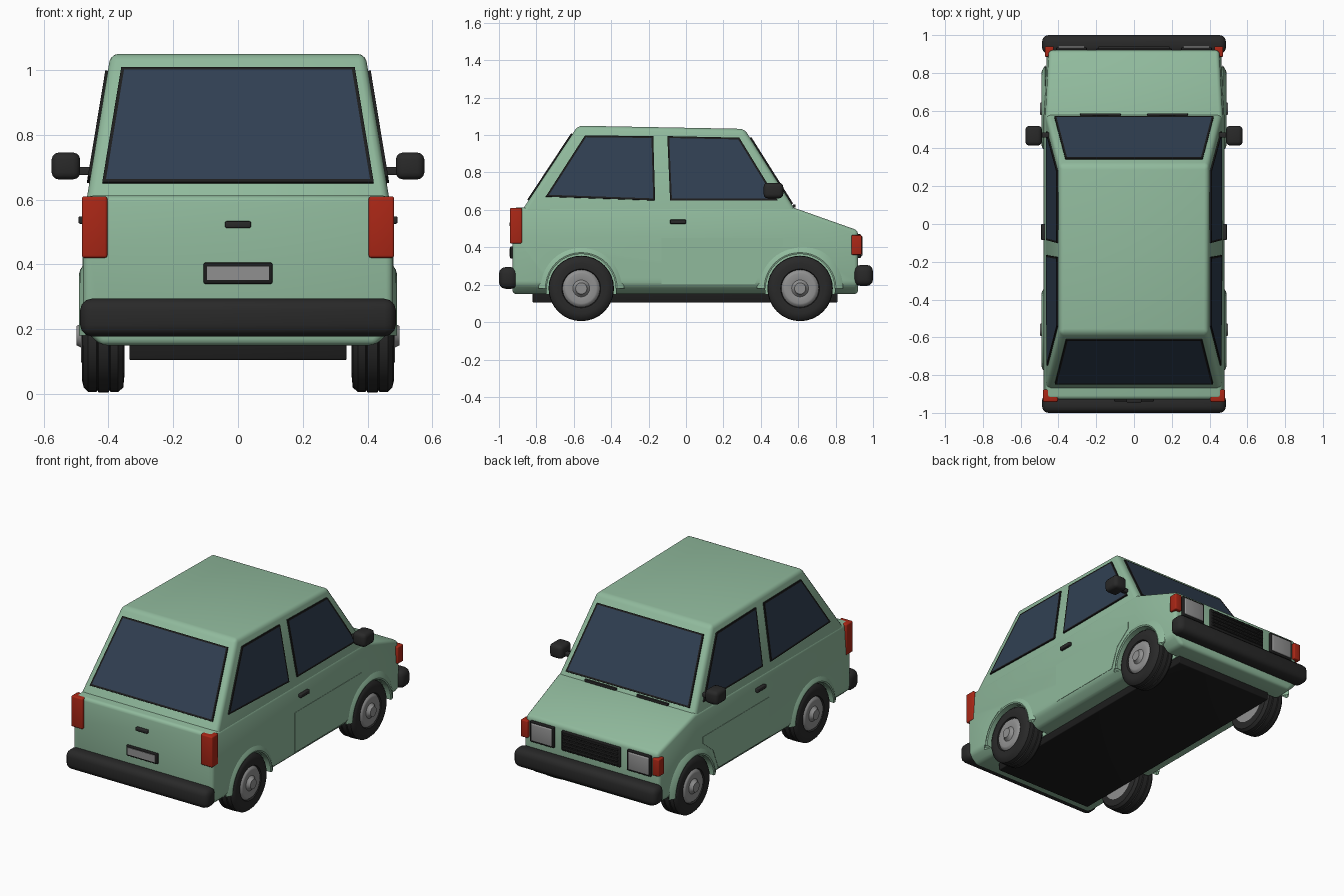
import bpy, bmesh, math
from mathutils import Vector, Matrix

cube = bpy.data.objects.get("Cube")
if cube:
    bpy.data.objects.remove(cube)


def material(name, r, g, b):
    m = bpy.data.materials.new(name)
    m.use_nodes = True
    m.diffuse_color = (r, g, b, 1)
    m.node_tree.nodes["Principled BSDF"].inputs["Base Color"].default_value = (r, g, b, 1)
    return m


GREEN = material("sage_green_paint", 0.28, 0.49, 0.335)
GLASS = material("blue_grey_glass", 0.03, 0.05, 0.085)
BLACK = material("black_rubber", 0.022, 0.022, 0.022)
DARK = material("dark_trim", 0.012, 0.012, 0.012)
RED = material("red_lens", 0.4, 0.02, 0.008)
GREY = material("grey_metal", 0.28, 0.28, 0.28)
parts = []


def finish(name, bm, mats, mirror=False, bevel=0, segments=3):
    bmesh.ops.recalc_face_normals(bm, faces=bm.faces)
    me = bpy.data.meshes.new(name)
    bm.to_mesh(me)
    bm.free()
    for m in mats:
        me.materials.append(m)
    ob = bpy.data.objects.new(name, me)
    bpy.context.collection.objects.link(ob)
    if bevel:
        mod = ob.modifiers.new("Rounded", 'BEVEL')
        mod.width, mod.segments = bevel, segments
        mod.limit_method, mod.angle_limit = 'ANGLE', math.radians(25)
    if mirror:
        mod = ob.modifiers.new("Mirror", 'MIRROR')
        mod.use_mirror_merge = False
    parts.append(ob)
    return ob


def box(name, x, y, z, mat, bevel=0.005, mirror=False):
    """Box from (min, max) ranges on each axis."""
    bm = bmesh.new()
    size = [b - a for a, b in (x, y, z)]
    mid = [(a + b) / 2 for a, b in (x, y, z)]
    bmesh.ops.create_cube(bm, size=1, matrix=Matrix.Translation(mid) @ Matrix.Diagonal((*size, 1)))
    return finish(name, bm, [mat], mirror, bevel)


def loft(name, rings, mat, bevel):
    """Skin matching closed rings of points and cap both ends."""
    bm = bmesh.new()
    loops = [[bm.verts.new(p) for p in ring] for ring in rings]
    n = len(loops[0])
    for a, b in zip(loops, loops[1:]):
        for i in range(n):
            j = (i + 1) % n
            bm.faces.new((a[i], a[j], b[j], b[i]))
    bm.faces.new(loops[0])
    bm.faces.new(loops[-1])
    return finish(name, bm, [mat], False, bevel)


def panel(name, pts, out, rim, fill, thick=0.008, border=0.01, mirror=False):
    """Thin plate on a surface with a rim and an inset centre."""
    bm = bmesh.new()
    face = bm.faces.new([bm.verts.new(p) for p in pts])
    face.normal_update()
    normal = face.normal.copy()
    if normal.dot(Vector(out)) < 0:
        face.normal_flip()
        normal.negate()
    res = bmesh.ops.extrude_face_region(bm, geom=[face], use_keep_orig=True)
    top = [g for g in res["geom"] if isinstance(g, bmesh.types.BMFace)][0]
    bmesh.ops.translate(bm, vec=normal * thick, verts=top.verts[:])
    bm.normal_update()
    if border:
        bmesh.ops.inset_region(bm, faces=[top], thickness=border, use_even_offset=True)
        top.material_index = 1
    return finish(name, bm, [rim, fill], mirror)


def spin(name, section, y, z, mats, start, sweep, steps, closed, rule=None):
    """Turn an (x, radius) section around a sideways axle."""
    bm = bmesh.new()
    v = [bm.verts.new((x, y + r * math.cos(start), z + r * math.sin(start))) for x, r in section]
    pairs = list(zip(v, v[1:])) + ([(v[-1], v[0])] if closed else [])
    edges = [bm.edges.new(p) for p in pairs]
    bmesh.ops.spin(bm, geom=v + edges, cent=(0, y, z), axis=(1, 0, 0), angle=sweep, steps=steps)
    bmesh.ops.remove_doubles(bm, verts=bm.verts, dist=0.0005)
    if rule:
        for f in bm.faces:
            c = f.calc_center_median()
            f.material_index = rule(math.hypot(c.y - y, c.z - z))
    return finish(name, bm, mats, True)


# Lower body with sloping bonnet
def body_ring(y, w, top):
    half = [(w - 0.055, 0.15), (w, 0.20), (w, top - 0.16), (w - 0.01, top)]
    return [(x, y, z) for x, z in half] + [(-x, y, z) for x, z in reversed(half)]


body = loft("lower_body", [body_ring(-0.928, 0.478, 0.612), body_ring(0.575, 0.478, 0.612),
                           body_ring(0.92, 0.46, 0.49)], GREEN, 0.02)


# Cabin
def cabin_x(z):
    return 0.467 - (z - 0.6) * 0.165


def cabin_rear(z):
    return -0.875 + (z - 0.6) * 0.66


def cabin_front(z):
    return 0.585 - (z - 0.6) * 0.63


def cabin_ring(zr, zf):
    return [(s * cabin_x(z), f(z), z) for s, z, f in
            ((-1, zr, cabin_rear), (1, zr, cabin_rear), (1, zf, cabin_front), (-1, zf, cabin_front))]


loft("cabin", [cabin_ring(0.58, 0.58), cabin_ring(1.05, 1.033)], GREEN, 0.024)

# Windows
for name, f, out, lo, hi in (("rear_window", cabin_rear, -1, 0.65, 1.005),
                             ("windscreen", cabin_front, 1, 0.63, 0.985)):
    corners = [(s * (cabin_x(z) - 0.04), f(z), z) for s, z in ((-1, lo), (1, lo), (1, hi), (-1, hi))]
    panel(name, corners, (0, out, 0), DARK, GLASS)
rear_side = [(-0.75, 0.67), (-0.54, 0.997), (-0.175, 0.993), (-0.165, 0.65)]
front_side = [(-0.085, 0.65), (-0.1, 0.993), (0.285, 0.985), (0.49, 0.65)]
for name, outline in (("rear_side_window", rear_side), ("front_side_window", front_side)):
    panel(name, [(cabin_x(z), y, z) for y, z in outline], (1, 0, 0), DARK, GLASS, mirror=True)

# Doors, handles and wipers
door = [(-0.13, 0.205), (0.37, 0.205), (0.42, 0.33), (0.52, 0.41), (0.52, 0.45), (-0.13, 0.45)]
panel("door_skin", [(0.478, y, z) for y, z in door], (1, 0, 0), GREEN, GREEN, 0.002, 0, True)
box("door_handle", (0.47, 0.492), (-0.085, 0), (0.525, 0.548), BLACK, mirror=True)
box("tailgate_handle", (-0.04, 0.04), (-0.945, -0.92), (0.512, 0.533), BLACK)
box("wiper", (0.07, 0.285), (0.572, 0.586), (0.612, 0.628), BLACK, 0.003, True)

# Mirrors
box("mirror_housing", (0.487, 0.575), (0.415, 0.52), (0.662, 0.745), BLACK, 0.022, True)
box("mirror_arm", (0.43, 0.5), (0.457, 0.485), (0.675, 0.7), BLACK, mirror=True)

# Bumpers and underbody
box("rear_bumper", (-0.487, 0.487), (-1.0, -0.9), (0.178, 0.294), BLACK, 0.035)
box("front_bumper", (-0.487, 0.487), (0.9, 1.0), (0.193, 0.306), BLACK, 0.035)
box("underbody", (-0.335, 0.335), (-0.82, 0.81), (0.105, 0.17), DARK)

# Rear lamps and number plate
box("tail_lamp", (0.403, 0.482), (-0.942, -0.876), (0.42, 0.61), RED, 0.008, True)
box("plate_frame", (-0.106, 0.106), (-0.94, -0.92), (0.34, 0.405), DARK)
box("plate_centre", (-0.095, 0.095), (-0.943, -0.935), (0.351, 0.394), GREY, 0)

# Front lamps and grille
box("front_indicator", (0.425, 0.472), (0.885, 0.94), (0.36, 0.465), RED, 0.006, True)
box("headlamp_frame", (0.25, 0.412), (0.9, 0.935), (0.342, 0.47), DARK, 0.005, True)
box("headlamp", (0.26, 0.402), (0.92, 0.943), (0.352, 0.46), GREY, 0.006, True)
box("grille", (-0.2, 0.2), (0.9, 0.93), (0.342, 0.465), DARK)
for i in range(5):
    z = 0.356 + i * 0.022
    box("grille_slat", (-0.188, 0.188), (0.92, 0.94), (z, z + 0.009), BLACK, 0.002)

# Wheels, arch flares and wheel wells
tyre = [(0.35, 0.0), (0.35, 0.12), (0.354, 0.16), (0.37, 0.174), (0.393, 0.174), (0.396, 0.169),
        (0.4, 0.175), (0.43, 0.175), (0.434, 0.169), (0.437, 0.174), (0.462, 0.173), (0.476, 0.16),
        (0.482, 0.135), (0.478, 0.104), (0.468, 0.1), (0.48, 0.09), (0.484, 0.08), (0.478, 0.045),
        (0.486, 0.036), (0.498, 0.03), (0.498, 0.0)]
flare = [(0.45, 0.184), (0.487, 0.184), (0.49, 0.192), (0.487, 0.203), (0.47, 0.23)]
cutters = []
for place, y in (("rear", -0.56), ("front", 0.61)):
    spin(place + "_wheel", tyre, y, 0.18, [BLACK, GREY], 0, math.tau, 32, False,
         lambda r: 1 if r < 0.1 else 0)
    spin(place + "_arch_flare", flare, y, 0.18, [GREEN], 0, math.pi, 20, True)
    for side in (-1, 1):
        bpy.ops.mesh.primitive_cylinder_add(vertices=40, radius=0.187, depth=0.3,
                                            location=(side * 0.49, y, 0.18),
                                            rotation=(0, math.pi / 2, 0))
        cutter = bpy.context.object
        cutter.name = "wheel_well_cutter"
        cutter.hide_render = True
        cutters.append(cutter)
        mod = body.modifiers.new("Wheel well", 'BOOLEAN')
        mod.operation, mod.object, mod.solver = 'DIFFERENCE', cutter, 'EXACT'

# Apply modifiers and shade
bpy.ops.object.select_all(action='DESELECT')
for ob in parts:
    ob.select_set(True)
bpy.context.view_layer.objects.active = body
bpy.ops.object.convert(target='MESH')
for cutter in cutters:
    bpy.data.objects.remove(cutter)
bpy.ops.object.shade_smooth_by_angle(angle=math.radians(35))
